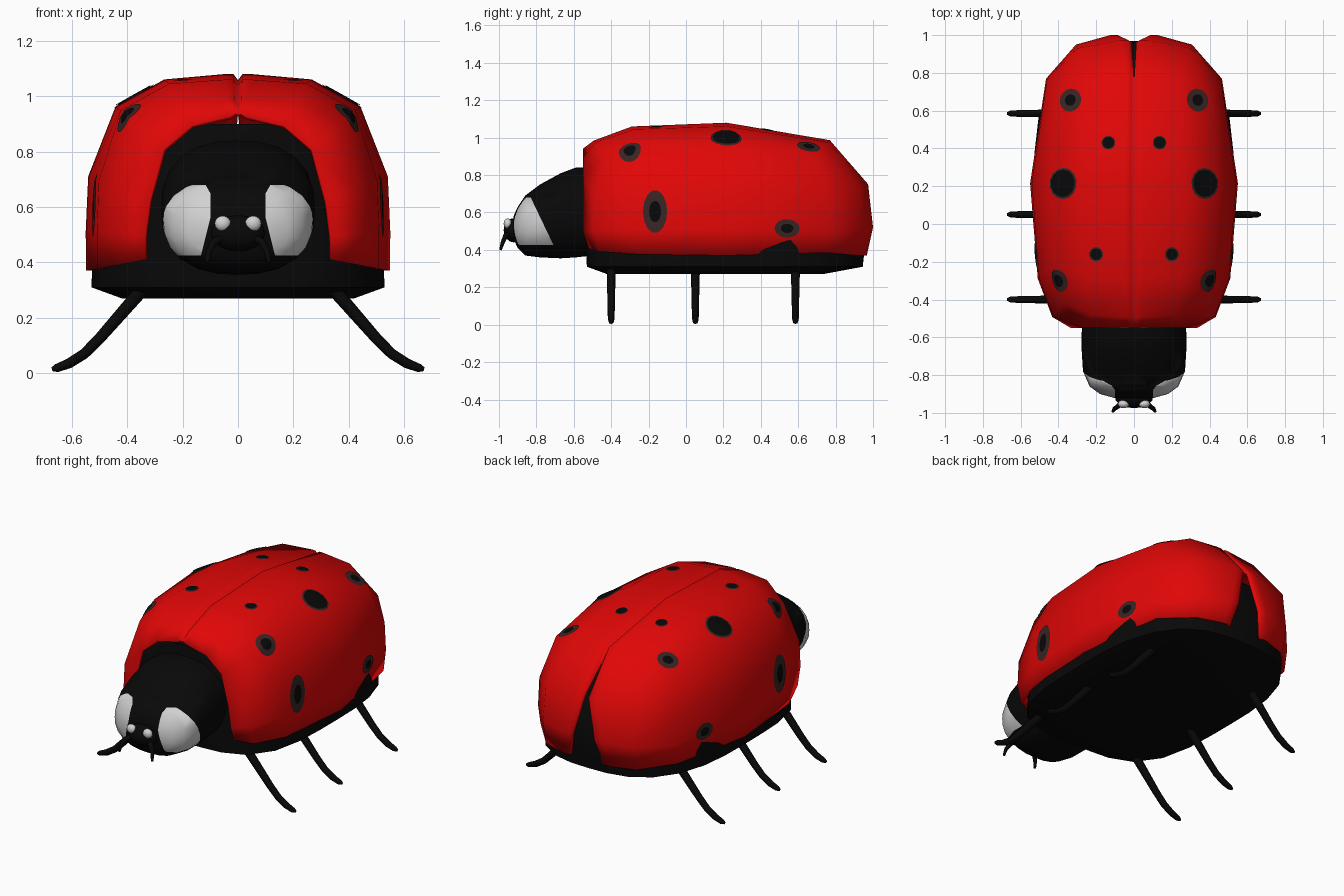
import bpy, bmesh, math
from mathutils import Vector
from mathutils.bvhtree import BVHTree

if "Cube" in bpy.data.objects:
    bpy.data.objects.remove(bpy.data.objects["Cube"])


def material(name, rgb):
    m = bpy.data.materials.new(name)
    m.diffuse_color = (*rgb, 1)
    m.use_nodes = True
    m.node_tree.nodes["Principled BSDF"].inputs["Base Color"].default_value = m.diffuse_color
    return m


RED = material("red", (0.75, 0.002, 0.002))
BLACK = material("black", (0.0025, 0.0025, 0.0025))
GREY = material("dark_grey", (0.04, 0.018, 0.018))
WHITE = material("white", (0.64, 0.64, 0.64))


def finish(bm, name, mats, mirror=False, angle=60):
    me = bpy.data.meshes.new(name)
    bm.to_mesh(me)
    ob = bpy.data.objects.new(name, me)
    bpy.context.collection.objects.link(ob)
    for m in mats:
        me.materials.append(m)
    bpy.ops.object.select_all(action='DESELECT')
    ob.select_set(True)
    bpy.context.view_layer.objects.active = ob
    bpy.ops.object.shade_smooth_by_angle(angle=math.radians(angle))
    if mirror:
        ob.modifiers.new("mirror", 'MIRROR').merge_threshold = 0.0005
    return ob


def loft(rings):
    """Closed rings of points joined into a capped skin."""
    bm = bmesh.new()
    rows = [[bm.verts.new(p) for p in r] for r in rings]
    n = len(rows[0])
    for a, b in zip(rows, rows[1:]):
        for i in range(n):
            bm.faces.new((a[i], a[(i + 1) % n], b[(i + 1) % n], b[i]))
    bm.faces.new(rows[0])
    bm.faces.new(rows[-1])
    bmesh.ops.recalc_face_normals(bm, faces=bm.faces)
    return bm


def oval(n, p, p_low=None):
    """Unit superellipse, optionally squarer on its lower half."""
    pts = []
    for i in range(n):
        a = 2 * math.pi * i / n
        c, s = math.cos(a), math.sin(a)
        q = p_low if p_low and s < 0 else p
        k = (abs(c) ** q + abs(s) ** q) ** (-1 / q)
        pts.append((c * k, s * k))
    return pts


def tube(path, radii, n=8):
    rings = []
    pts = [Vector(p) for p in path]
    for i, (p, r) in enumerate(zip(pts, radii)):
        d = (pts[min(i + 1, len(pts) - 1)] - pts[max(i - 1, 0)]).normalized()
        u = d.cross(Vector((0, 1, 0.01))).normalized()
        v = d.cross(u)
        rings.append([p + (u * a + v * b) * r for a, b in oval(n, 2)])
    return loft(rings)


# Wing cases: a box grid pushed onto a rounded dome, open in front and below
XS = [0, 0.03, 0.09, 0.5, 1]
YS = [-1.5, -1.0, -0.6, 0.02, 0.84]
ZS = [1, 0.4, 0.07, -0.165]


def dome(x, y, z):
    lo, hi = 0, 3
    for _ in range(40):
        t = (lo + hi) / 2
        if (t * x) ** 3.2 + abs(t * y) ** 2.6 + abs(t * z) ** 3.2 > 1:
            hi = t
        else:
            lo = t
    px, pz = 0.55 * x * lo, 0.47 + 0.61 * z * lo
    py = 0.2 + y * lo * (0.88 if y < 0 else 0.8)
    py = max(py, -0.55)
    if z == 1:                                # fuller front shoulder
        pz += {-0.6: 0.025, -1.0: 0.035}.get(y, 0) * (1 if x < 1 else 0.4)
    if y == YS[0]:                            # front opening
        if z == 1:
            pz += {0: 0.12, 0.03: 0.10, 0.09: 0.085, 0.5: 0.055, 1: -0.01}[x]
        px -= {1: 0.045, 0.4: 0.015}.get(z, 0) if x == 1 else 0
    if z == ZS[-1]:                           # rim tucked in
        py = 0.2 + (py - 0.2) * 0.96
        pz = max(pz, 0.37)
    if y == YS[-1] and x < 0.1:               # rear notch
        px += max(0, 0.80 - pz) * 0.24
    if x == 0:                                # centre groove
        if z == 1:
            pz -= 0.022
        if y == YS[-1]:
            py -= 0.012
    return px, py, pz


shell = bmesh.new()


def patch(us, vs, f):
    g = [[shell.verts.new(dome(*f(u, v))) for v in vs] for u in us]
    for a, b in zip(g, g[1:]):
        for i in range(len(vs) - 1):
            shell.faces.new((a[i], a[i + 1], b[i + 1], b[i]))


patch(XS, YS, lambda u, v: (u, v, 1))
patch(YS, ZS, lambda u, v: (1, u, v))
patch(XS, ZS, lambda u, v: (u, YS[-1], v))
bmesh.ops.remove_doubles(shell, verts=shell.verts, dist=0.0005)
bmesh.ops.recalc_face_normals(shell, faces=shell.faces)
bmesh.ops.triangulate(shell, faces=shell.faces)
if max(shell.faces, key=lambda f: f.calc_center_median().z).normal.z < 0:
    bmesh.ops.reverse_faces(shell, faces=shell.faces)
tree = BVHTree.FromBMesh(shell)
cases = finish(shell, "wing_cases", [RED], True, 75)
sol = cases.modifiers.new("thickness", 'SOLIDIFY')
sol.thickness, sol.offset = 0.015, -1


# Spots: thin discs laid on the wing cases
def spot(name, origin, ray, ra, rb, inner):
    c, n, _, _ = tree.ray_cast(Vector(origin), Vector(ray))
    if n.dot(Vector(ray)) > 0:
        n = -n
    t1 = (Vector((0, 1, 0)) - n * n.y).normalized()
    t2 = n.cross(t1)
    for part, k, lift, mat in (("halo", 1, 0.004, GREY), ("centre", inner, 0.007, BLACK)):
        bm = bmesh.new()

        def put(a, b):
            p = c + t1 * a + t2 * b
            hit = tree.ray_cast(p + n * 0.2, -n)[0]
            return bm.verts.new((hit or p) + n * lift)
        mid = put(0, 0)
        prev = None
        for s in (0.35, 0.7, 1):
            ring = [put(ra * k * s * a, rb * k * s * b) for a, b in oval(14, 2)]
            for i in range(14):
                j = (i + 1) % 14
                if prev:
                    bm.faces.new((prev[i], ring[i], ring[j], prev[j]))
                else:
                    bm.faces.new((mid, ring[i], ring[j]))
            prev = ring
        bm.normal_update()
        if sum(f.normal.dot(n) for f in bm.faces) < 0:
            bmesh.ops.reverse_faces(bm, faces=bm.faces)
        finish(bm, f"{name}_{part}", [mat], True)


TOP = [(0.335, 0.655, 0.062, 0.5), (0.135, 0.43, 0.037, 0.85), (0.375, 0.215, 0.083, 0.88),
       (0.20, -0.16, 0.038, 0.8), (0.40, -0.30, 0.062, 0.55)]
for i, (x, y, r, k) in enumerate(TOP):
    spot(f"top_spot_{i + 1}", (x, y, 2), (0, 0, -1), r, r, k)
spot("front_side_spot", (2, -0.165, 0.605), (-1, 0, 0), 0.065, 0.115, 0.5)
spot("rear_side_spot", (2, 0.54, 0.515), (-1, 0, 0), 0.068, 0.05, 0.5)

# Body under the wing cases: z, half width, front y, rear y
BODY = [(0.27, 0.42, -0.42, 0.73), (0.31, 0.53, -0.53, 0.945), (0.40, 0.525, -0.535, 0.955),
        (0.52, 0.51, -0.535, 0.97), (0.70, 0.47, -0.535, 0.93), (0.80, 0.42, -0.53, 0.81),
        (0.90, 0.28, -0.52, 0.55)]
finish(loft([[(w * a, (f + r) / 2 + (r - f) / 2 * b, z) for a, b in oval(28, 2.8, 3.8)]
             for z, w, f, r in BODY]), "body", [BLACK], angle=40)

# Head shield: y, half width, bottom z, top z
HEAD = [(-0.50, 0.275, 0.37, 0.84), (-0.59, 0.277, 0.36, 0.84), (-0.67, 0.277, 0.355, 0.81),
        (-0.78, 0.27, 0.36, 0.75), (-0.86, 0.235, 0.37, 0.69), (-0.90, 0.18, 0.41, 0.63),
        (-0.922, 0.10, 0.46, 0.58)]
bm = loft([[(w * a, y, (lo + hi) / 2 + (hi - lo) / 2 * b) for a, b in oval(24, 2.4)]
           for y, w, lo, hi in HEAD])
# White cheek patches cut by planes: point, outward direction on the +x side
CUTS = [((0.10, 0, 0), (-1, 0, 0)), ((0, 0, 0.68), (0, 0, 1)), ((0, 0, 0.425), (0, 0, -1)),
        ((0, -0.83, 0.68), (0, 0.90, 0.43)), ((0.10, 0, 0.65), (-0.87, 0, 0.5)),
        ((0.10, 0, 0.56), (-0.97, 0, -0.24))]
cuts = [[(Vector((s * p[0], p[1], p[2])), Vector((s * d[0], d[1], d[2]))) for p, d in CUTS]
        for s in (1, -1)]
for side in cuts:
    for p, d in side:
        bmesh.ops.bisect_plane(bm, geom=bm.verts[:] + bm.edges[:] + bm.faces[:],
                               plane_co=p, plane_no=d)
for f in bm.faces:
    c = f.calc_center_median()
    f.material_index = int(any(all((c - p).dot(d) < 0 for p, d in side) for side in cuts))
finish(bm, "head_shield", [BLACK, WHITE])


# Face and eyes
def ball(name, centre, radii, mat, mirror=False):
    bm = bmesh.new()
    bmesh.ops.create_uvsphere(bm, u_segments=14, v_segments=8, radius=1)
    bmesh.ops.scale(bm, vec=radii, verts=bm.verts)
    bmesh.ops.translate(bm, vec=centre, verts=bm.verts)
    finish(bm, name, [mat], mirror)


ball("face", (0, -0.92, 0.505), (0.10, 0.055, 0.065), BLACK)
ball("eyes", (0.055, -0.953, 0.54), (0.03, 0.022, 0.028), WHITE, True)

# Antennae and legs
finish(tube([(0.05, -0.93, 0.49), (0.085, -0.965, 0.475), (0.105, -0.98, 0.44), (0.112, -0.992, 0.40)],
            (0.014, 0.014, 0.011, 0.007)), "antennae", [BLACK], True)
for name, y in (("front_legs", -0.40), ("middle_legs", 0.05), ("rear_legs", 0.585)):
    finish(tube([(0.32, y, 0.335), (0.36, y, 0.285), (0.50, y, 0.125), (0.555, y, 0.07),
                 (0.61, y, 0.035), (0.655, y, 0.018), (0.672, y, 0.014)],
                (0.024, 0.024, 0.02, 0.019, 0.018, 0.015, 0.007)), name, [BLACK], True)
